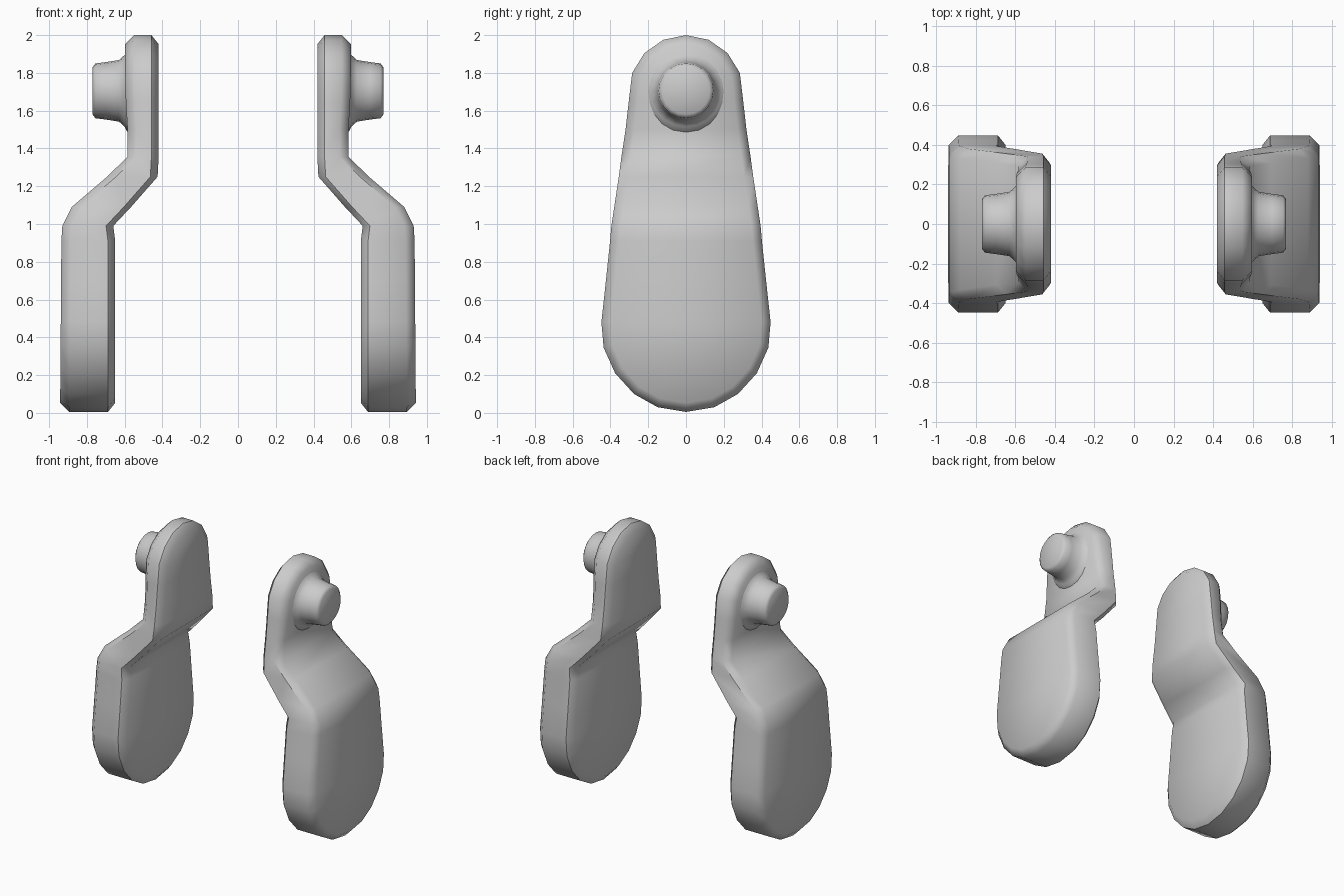
import bpy, bmesh, math
from mathutils import Vector

if "Cube" in bpy.data.objects:
    bpy.data.objects.remove(bpy.data.objects["Cube"])

# Half outline of the arm seen from the side: (y, z), top to bottom
HALF = [(0.12, 1.975), (0.22, 1.905), (0.285, 1.80), (0.303, 1.65), (0.32, 1.50),
        (0.342, 1.355), (0.356, 1.25), (0.38, 1.09), (0.395, 0.99), (0.402, 0.91),
        (0.424, 0.70), (0.448, 0.48), (0.436, 0.345), (0.375, 0.21), (0.275, 0.10),
        (0.15, 0.03)]
TOP, BOTTOM = (0.0, 2.0), (0.0, 0.005)

# Bent thickness profile seen from the front: (z, x), bottom to top
INNER = [(0, 0.65), (0.91, 0.65), (0.985, 0.665), (1.235, 0.43), (1.27, 0.42), (2, 0.42)]
OUTER = [(0, 0.942), (0.91, 0.935), (0.99, 0.93), (1.09, 0.88), (1.33, 0.60),
         (1.37, 0.578), (1.5, 0.585), (1.7, 0.597), (2, 0.597)]
CHAMFER = 0.048


def interp(table, z):
    for (z0, x0), (z1, x1) in zip(table, table[1:]):
        if z <= z1:
            return x0 + (x1 - x0) * (z - z0) / (z1 - z0)
    return table[-1][1]


def inset(y, z):
    centre = Vector((0, min(max(z, 0.46), 1.69)))
    p = Vector((y, z))
    return p + (centre - p).normalized() * CHAMFER


def finish(name, bm):
    bmesh.ops.recalc_face_normals(bm, faces=bm.faces)
    mesh = bpy.data.meshes.new(name)
    bm.to_mesh(mesh)
    bm.free()
    obj = bpy.data.objects.new(name, mesh)
    bpy.context.collection.objects.link(obj)
    mirror = obj.modifiers.new("Mirror", 'MIRROR')
    mirror.use_mirror_merge = False
    bpy.ops.object.select_all(action='DESELECT')
    obj.select_set(True)
    bpy.context.view_layer.objects.active = obj
    bpy.ops.object.shade_smooth_by_angle(angle=math.radians(50))
    return obj


# Bent arm: chamfered plate following the outline and the bend
bm = bmesh.new()
outline = [TOP] + HALF + [BOTTOM] + [(-y, z) for y, z in reversed(HALF)]
n = len(outline)
rings = []
for table, shift, use_inset in ((INNER, 0, True), (INNER, CHAMFER * 0.8, False),
                                (OUTER, -CHAMFER, False), (OUTER, 0, True)):
    ring = []
    for y, z in outline:
        py, pz = inset(y, z) if use_inset else (y, z)
        ring.append(bm.verts.new((interp(table, pz) + shift, py, pz)))
    rings.append(ring)
for a, b in zip(rings, rings[1:]):
    for i in range(n):
        j = (i + 1) % n
        bm.faces.new((a[i], a[j], b[j], b[i]))
for ring in (rings[0], rings[-1]):
    for i in range(len(HALF) + 1):
        quad = [ring[i], ring[i + 1], ring[(n - i - 1) % n], ring[(n - i) % n]]
        bm.faces.new(list(dict.fromkeys(quad)))
finish("bent_arm", bm)

# Pivot pin: lathed tapered peg with a flared foot, on the outer face
PIN = [(0.55, 0.235), (0.582, 0.225), (0.60, 0.19), (0.63, 0.163), (0.70, 0.152),
       (0.755, 0.145), (0.77, 0.125)]
SIDES = 20
bm = bmesh.new()
loops = []
for x, r in PIN:
    loops.append([bm.verts.new((x, r * math.sin(2 * math.pi * k / SIDES),
                                1.705 + r * math.cos(2 * math.pi * k / SIDES)))
                  for k in range(SIDES)])
for a, b in zip(loops, loops[1:]):
    for k in range(SIDES):
        m = (k + 1) % SIDES
        bm.faces.new((a[k], a[m], b[m], b[k]))
bm.faces.new(loops[0])
bm.faces.new(loops[-1])
finish("pivot_pin", bm)
